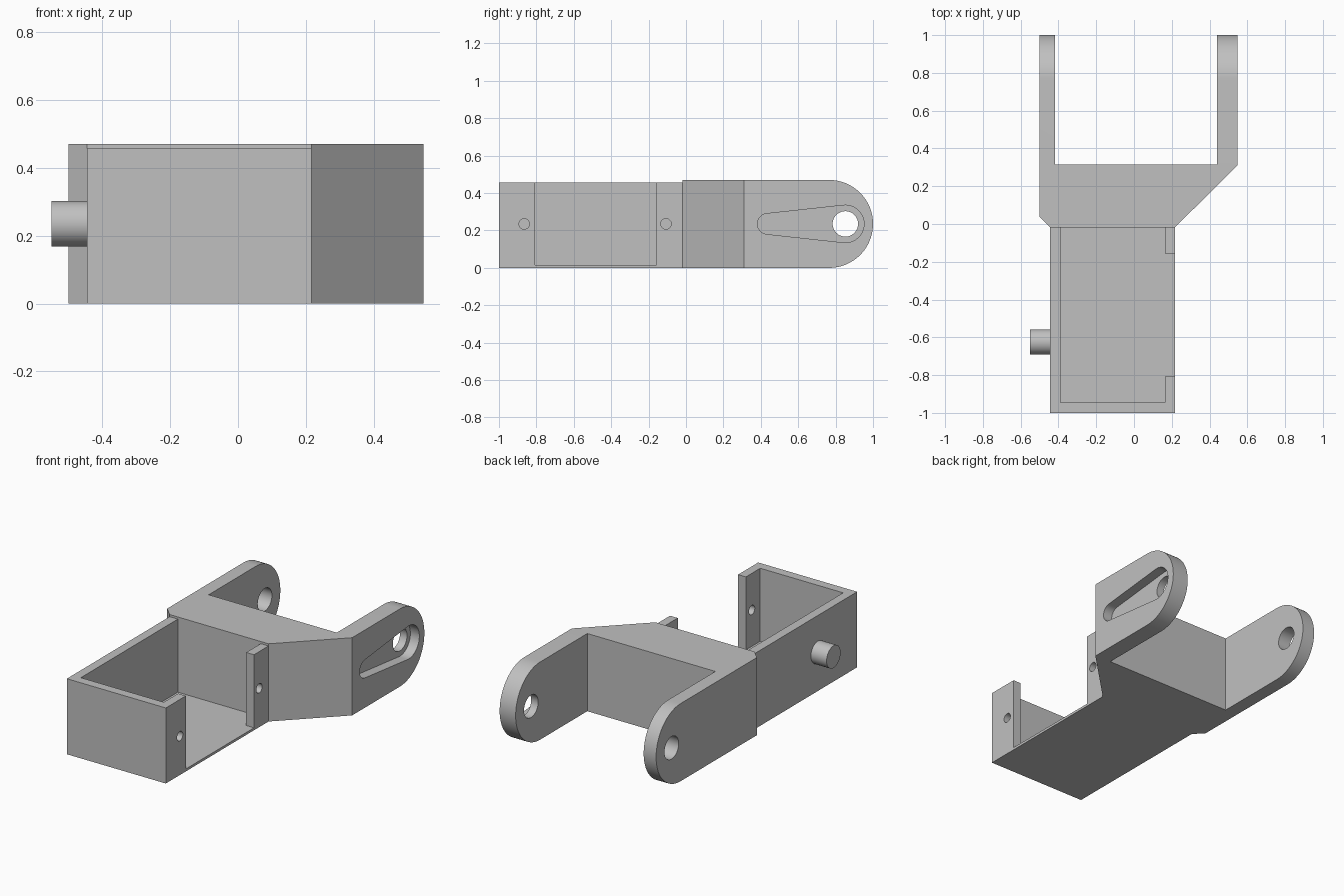
import bpy
from math import sin, cos, pi, asin

cube = bpy.data.objects.get("Cube")
if cube:
    bpy.data.objects.remove(cube, do_unlink=True)

grey = bpy.data.materials.new("plain grey")
grey.use_nodes = True
colour = (0.53, 0.53, 0.53, 1)
grey.diffuse_color = colour
grey.node_tree.nodes["Principled BSDF"].inputs["Base Color"].default_value = colour

MID = 0.235        # height of the hinge axis
JOIN = -0.018      # where cradle meets yoke
CRADLE_TOP = 0.457
YOKE_TOP = 0.47


def prism(name, profile, low, high, axis="z"):
    """Extrude a profile: (x, y) along z, or (y, z) along x."""
    n = len(profile)
    if axis == "z":
        verts = [(a, b, h) for h in (low, high) for a, b in profile]
    else:
        verts = [(h, a, b) for h in (low, high) for a, b in profile]
    faces = [list(range(n))[::-1], list(range(n, 2 * n))]
    faces += [(i, (i + 1) % n, n + (i + 1) % n, n + i) for i in range(n)]
    mesh = bpy.data.meshes.new(name)
    mesh.from_pydata(verts, [], faces)
    mesh.materials.append(grey)
    obj = bpy.data.objects.new(name, mesh)
    bpy.context.collection.objects.link(obj)
    return obj


def box(name, x0, x1, y0, y1, z0, z1):
    return prism(name, [(x0, y0), (x1, y0), (x1, y1), (x0, y1)], z0, z1)


def arc(y, z, r, start, end, steps=32):
    return [(y + r * cos(start + (end - start) * i / steps),
             z + r * sin(start + (end - start) * i / steps))
            for i in range(steps + 1)]


def rod(name, y, r, x0, x1):
    return prism(name, arc(y, MID, r, 0, 2 * pi, 48)[:-1], x0, x1, "x")


def activate(obj):
    bpy.ops.object.select_all(action="DESELECT")
    obj.select_set(True)
    bpy.context.view_layer.objects.active = obj


def carve(obj, cutter, operation="DIFFERENCE"):
    mod = obj.modifiers.new("carve", "BOOLEAN")
    mod.operation = operation
    mod.solver = "EXACT"
    mod.object = cutter
    activate(obj)
    bpy.ops.object.modifier_apply(modifier=mod.name)
    bpy.data.objects.remove(cutter, do_unlink=True)


def smooth(obj):
    activate(obj)
    bpy.ops.object.shade_smooth_by_angle(angle=pi / 6)


# Open tray with a side opening between two screw tabs
cradle = box("cradle", -0.445, 0.217, -1, JOIN, 0, CRADLE_TOP)
carve(cradle, box("cavity", -0.39, 0.165, -0.945, 0.1, 0.015, 0.6))
carve(cradle, box("side_opening", 0.1, 0.4, -0.808, -0.157, 0.015, 0.6))
for y in (-0.865, -0.107):
    carve(cradle, rod("screw_hole", y, 0.028, 0.1, 0.4))
smooth(cradle)

# Peg on the closed side wall
peg = rod("side_peg", -0.625, 0.067, -0.55, -0.445)
smooth(peg)

# Forked yoke: plan outline trimmed by a round-ended side outline
yoke = prism("yoke", [(-0.445, JOIN), (0.217, JOIN), (0.547, 0.31),
                      (0.547, 1.1), (0.44, 1.1), (0.44, 0.315),
                      (-0.417, 0.315), (-0.417, 1.1), (-0.5, 1.1),
                      (-0.5, 0.037)], 0, YOKE_TOP)
side = [(-0.3, YOKE_TOP), (-0.3, 0)]
side += arc(1 - MID, MID, MID, -pi / 2, pi / 2, 48)
carve(yoke, prism("round_ends", side, -1, 1, "x"), "INTERSECT")

# Hinge bore through both arms, and tapered lever recess in the outer face
HINGE = 0.852
carve(yoke, rod("hinge_bore", HINGE, 0.068, -1, 1))
big, small, tail = 0.1, 0.055, 0.437
lean = pi / 2 + asin((big - small) / (HINGE - tail))
recess = arc(HINGE, MID, big, -lean, lean)
recess += arc(tail, MID, small, lean, 2 * pi - lean)
carve(yoke, prism("lever_recess", recess, 0.487, 0.7, "x"))
smooth(yoke)
